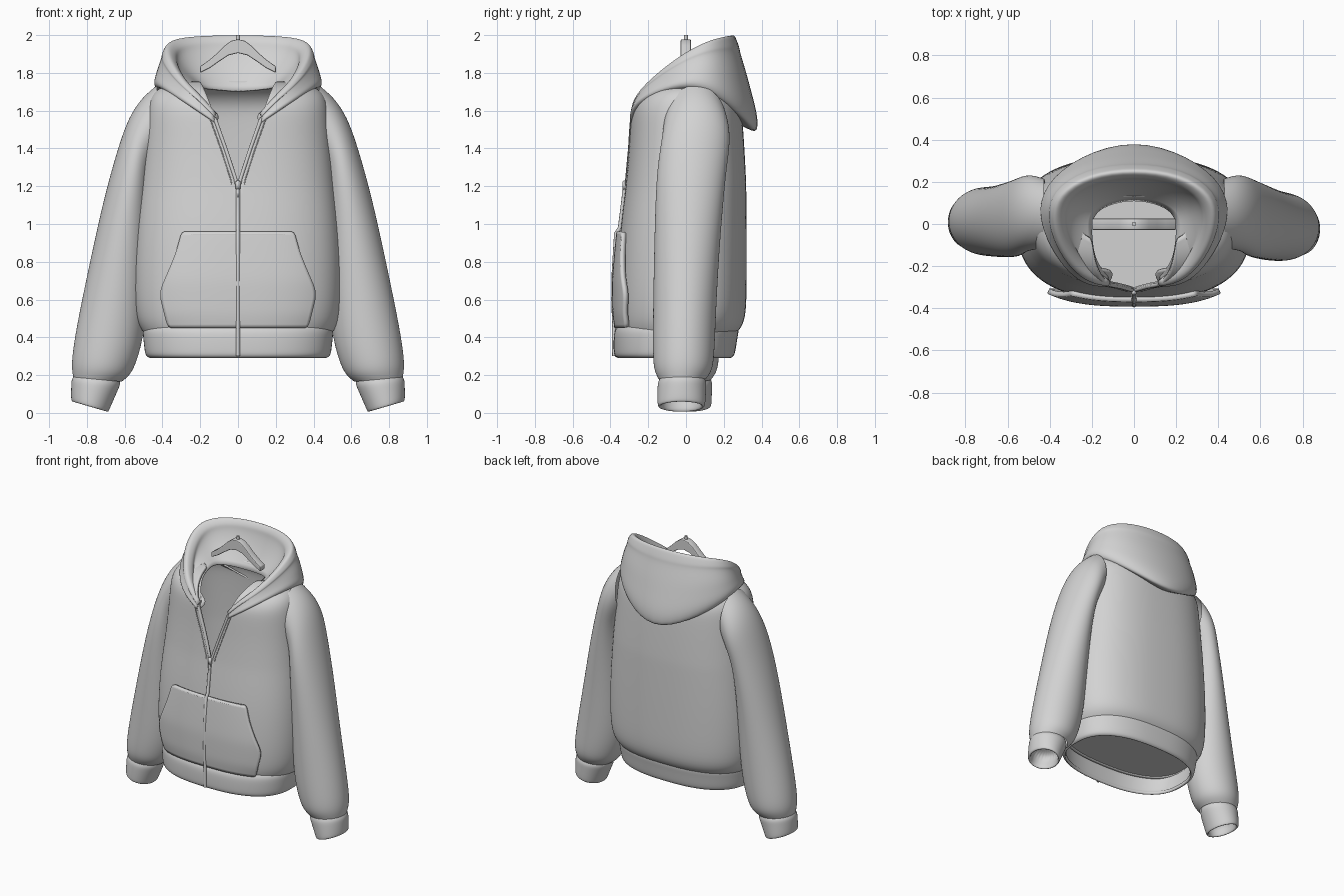
import bpy, bmesh, math
from mathutils import Vector

if "Cube" in bpy.data.objects:
    bpy.data.objects.remove(bpy.data.objects["Cube"])

grey = bpy.data.materials.new("light_grey_fabric")
grey.diffuse_color = (0.65, 0.65, 0.65, 1)
grey.use_nodes = True
grey.node_tree.nodes["Principled BSDF"].inputs["Base Color"].default_value = grey.diffuse_color


def make(name, rings, closed=False, mirror=True, subsurf=2, thick=0.0, cap_end=False):
    """Skin a list of rings (equal point counts) into a smooth surface."""
    bm = bmesh.new()
    vs = [[bm.verts.new(p) for p in r] for r in rings]
    n = len(rings[0])
    for a, b in zip(vs, vs[1:]):
        for i in range(n if closed else n - 1):
            j = (i + 1) % n
            bm.faces.new((a[i], a[j], b[j], b[i]))
    if cap_end:
        bm.faces.new(vs[-1])
    bmesh.ops.recalc_face_normals(bm, faces=bm.faces)
    return finish(name, bm, mirror, subsurf, thick)


def finish(name, bm, mirror=False, subsurf=0, thick=0.0):
    me = bpy.data.meshes.new(name)
    bm.to_mesh(me)
    bm.free()
    for p in me.polygons:
        p.use_smooth = True
    ob = bpy.data.objects.new(name, me)
    bpy.context.collection.objects.link(ob)
    me.materials.append(grey)
    if mirror:
        ob.modifiers.new("Mirror", 'MIRROR').merge_threshold = 0.0015
    if subsurf:
        m = ob.modifiers.new("Subsurf", 'SUBSURF')
        m.levels = m.render_levels = subsurf
    if thick:
        m = ob.modifiers.new("Solidify", 'SOLIDIFY')
        m.thickness, m.offset = thick, 0
    return ob


def tube(name, pts, r, mirror=False):
    """Round cord along a path."""
    cu = bpy.data.curves.new(name, 'CURVE')
    cu.dimensions, cu.bevel_depth, cu.bevel_resolution = '3D', r, 2
    cu.use_fill_caps = True
    sp = cu.splines.new('POLY')
    sp.points.add(len(pts) - 1)
    for q, p in zip(sp.points, pts):
        q.co = (*p, 1)
    cu.materials.append(grey)
    ob = bpy.data.objects.new(name, cu)
    bpy.context.collection.objects.link(ob)
    if mirror:
        ob.modifiers.new("Mirror", 'MIRROR')
    return ob


def box(name, centre, size, bevel=0.004):
    bm = bmesh.new()
    bmesh.ops.create_cube(bm, size=1)
    for v in bm.verts:
        v.co = Vector(centre) + Vector(a * b for a, b in zip(v.co, size))
    bmesh.ops.bevel(bm, geom=bm.edges[:], offset=bevel, segments=2, affect='EDGES')
    return finish(name, bm)


def interp(table, z):
    """Linear look-up of a row by its first value."""
    for a, b in zip(table, table[1:]):
        if z <= b[0]:
            t = max(0, (z - a[0]) / (b[0] - a[0]))
            return [p + (q - p) * t for p, q in zip(a[1:], b[1:])]
    return list(table[-1][1:])


# Torso: height, half width, front y, back y, half gap of the open neck
N = 2.5
body = [(.42, .485, -.34, .25, 0), (.455, .51, -.35, .285, 0), (.52, .537, -.357, .31, 0),
        (.7, .547, -.357, .312, 0), (.95, .537, -.342, .312, 0), (1.18, .512, -.312, .31, 0),
        (1.23, .507, -.307, .309, .006), (1.4, .49, -.292, .30, .062), (1.55, .478, -.285, .29, .115),
        (1.63, .468, -.275, .28, .145), (1.69, .445, -.23, .24, .17), (1.73, .38, -.16, .18, .19),
        (1.745, .26, -.10, .13, .2)]


def half_ring(z, w, yf, yb, gap=0.0, cols=22):
    cy, d = (yf + yb) / 2, (yb - yf) / 2
    t0 = math.asin((gap / w) ** (N / 2))
    out = []
    for i in range(cols):
        t = t0 + (math.pi - t0) * i / (cols - 1)
        s, c = max(0, math.sin(t)), math.cos(t)
        x = 0 if s < 1e-6 else w * s ** (2 / N)
        out.append((x, cy - math.copysign(d * abs(c) ** (2 / N), c), z))
    return out


def front_y(x, z):
    w, yf, yb, _ = interp(body, z)
    return (yf + yb) / 2 - (yb - yf) / 2 * max(0, 1 - (abs(x) / w) ** N) ** (1 / N)


make("torso", [half_ring(*r) for r in body], thick=.02)

# Ribbed waistband and the panel closing the torso above it
hem = [(.302, .465, -.36, .235), (.306, .478, -.37, .245), (.33, .485, -.373, .252),
       (.40, .492, -.373, .262), (.435, .495, -.368, .27), (.455, .485, -.35, .262)]
make("waistband", [half_ring(*r) for r in hem], thick=.022)
bm = bmesh.new()
half = half_ring(.425, .485, -.345, .255)
bm.faces.new([bm.verts.new(p) for p in half + [(-x, y, z) for x, y, z in half[-2:0:-1]]])
finish("inner_panel", bm)

# Front pocket, following the torso and standing off at the sides
pocket_w = [(.45, .365), (.5, .38), (.62, .41), (.66, .405), (.75, .365), (.85, .325), (.96, .295)]
rows = []
for i in range(14):
    z = .452 + .506 * i / 13
    hw = interp(pocket_w, z)[0]
    lift = .35 + .65 * math.sin(math.pi * min(1, .12 + i / 13 * .86))
    rows.append([(x, front_y(x, z) - .010 - lift * (.012 + .016 * (x / .4) ** 2), z)
                 for x in (hw * j / 12 for j in range(13))])
make("front_pocket", rows, subsurf=1, thick=.026)
tube("pocket_top_seam", [(x, y - .012, z - .012) for x, y, z in rows[-1]], .003, mirror=True)

# Sleeve: outer x, outer z, inner x, inner z, centre y, half depth
sleeve = [(.43, 1.735, .42, 1.36, .05, .165), (.505, 1.675, .445, 1.31, .055, .178),
          (.578, 1.572, .46, 1.26, .05, .183), (.638, 1.40, .465, 1.18, .03, .185),
          (.713, 1.13, .47, 1.02, .015, .18), (.783, .81, .475, .74, .0, .172),
          (.85, .49, .492, .42, -.01, .167), (.876, .33, .535, .27, -.013, .164),
          (.883, .245, .568, .20, -.015, .155), (.874, .19, .615, .165, -.02, .125)]
cuff = [(.868, .20, .625, .18, -.02, .115), (.882, .178, .622, .15, -.02, .13),
        (.884, .15, .635, .12, -.022, .13), (.885, .08, .675, .03, -.024, .128),
        (.882, .06, .685, .004, -.025, .125), (.868, .058, .697, .006, -.025, .11),
        (.862, .075, .70, .03, -.025, .105), (.85, .16, .66, .13, -.022, .10)]


def sleeve_ring(side, ox, oz, ix, iz, yc, b, n=24):
    """Oval across the arm; the left arm hangs slightly further back."""
    back = .035 * max(0, 1.3 - oz) / 1.3 if side < 0 else 0
    out = []
    for i in range(n):
        a = 2 * math.pi * i / n
        t = .5 + .5 * math.cos(a)
        out.append((side * (ix + (ox - ix) * t), yc + back + b * math.sin(a), iz + (oz - iz) * t))
    return out


for side, label in ((1, "right"), (-1, "left")):
    make(label + "_sleeve", [sleeve_ring(side, *r) for r in sleeve], closed=True, mirror=False)
    make(label + "_cuff", [sleeve_ring(side, *r) for r in cuff], closed=True, mirror=False, cap_end=True)

# Hood: half outlines from front to centre back
crest = [(.12, -.285, 1.58), (.2, -.268, 1.67), (.285, -.205, 1.745), (.354, -.1, 1.835),
         (.388, .02, 1.917), (.368, .14, 1.972), (.22, .235, 1.99), (0, .262, 1.994)]
middle = [(.125, -.286, 1.56), (.21, -.282, 1.635), (.30, -.22, 1.70), (.378, -.1, 1.77),
          (.43, .04, 1.83), (.405, .17, 1.84), (.25, .285, 1.82), (0, .325, 1.80)]
lower = [(.12, -.28, 1.54), (.21, -.278, 1.60), (.30, -.22, 1.66), (.385, -.1, 1.712),
         (.438, .04, 1.735), (.41, .18, 1.675), (.25, .32, 1.56), (0, .40, 1.465)]
neck = [(.125, -.25, 1.56), (.165, -.20, 1.64), (.19, -.14, 1.70), (.2, -.07, 1.72),
        (.205, 0, 1.73), (.185, .06, 1.72), (.11, .10, 1.71), (0, .12, 1.70)]


def blend(a, b, t, s=1.0, dz=0.0):
    """Mix two outlines, scale the mix about the hood's axis and shift it in z."""
    out = []
    for p, q in zip(a, b):
        x, y, z = Vector(p).lerp(Vector(q), t)
        out.append((x * s, .01 + (y - .01) * s, z + dz))
    return out


inner = blend(crest, crest, 0, .87, -.03)
inner[0] = (.125, -.268, 1.58)
deep = blend(inner, neck, .5, 1.1, -.01)
deep[0] = (.125, -.26, 1.57)
make("hood", [blend(lower, lower, 0, .78, .03), blend(lower, lower, 0, .95), lower,
              blend(middle, lower, .75, 1.045), blend(middle, lower, .35, 1.02), middle,
              blend(crest, middle, .42, 1.0), blend(crest, middle, .34, 1.02),
              blend(crest, middle, .1, 1.01), crest, blend(crest, crest, 0, .96, .002),
              inner, blend(inner, inner, 0, 1.0, -.03), deep, neck],
     thick=.012)

# Zip along the front and both edges of the open neck
closed_path = [(0, -.380, .302), (0, -.382, .43)] + [
    (0, front_y(0, z) - (.028 if z < .96 else .012), z) for z in (.47, .6, .75, .95, .98, 1.1, 1.22)]
tube("zip_teeth", closed_path, .011)
edge = []
for i in range(12):
    z = 1.21 + .35 * i / 11
    g = interp(body, z)[3]
    edge.append((g + .004, front_y(g, z) - .006, z))
tube("zip_open_edge", edge, .010, mirror=True)
tube("zip_tape_seam", [(x + .026, y - .005, z) for x, y, z in edge], .003, mirror=True)
box("zip_slider", (0, -.325, 1.205), (.026, .022, .05))
box("zip_pull", (0, -.334, 1.15), (.016, .01, .075))

# Hanger: arched bar and hook stub
top = [(0, 1.978), (.035, 1.97), (.07, 1.945), (.11, 1.905), (.15, 1.87), (.20, 1.835)]
low = [(.20, 1.80), (.15, 1.825), (.10, 1.86), (.05, 1.893), (0, 1.905)]
outline = top + low + [(-x, z) for x, z in low[-2::-1]] + [(-x, z) for x, z in top[:0:-1]]
bm = bmesh.new()
face = bm.faces.new([bm.verts.new((x, -.028, z)) for x, z in outline])
ext = bmesh.ops.extrude_face_region(bm, geom=[face])
for v in ext["geom"]:
    if isinstance(v, bmesh.types.BMVert):
        v.co.y = .026
bmesh.ops.recalc_face_normals(bm, faces=bm.faces)
hanger = finish("hanger", bm)
for p in hanger.data.polygons:
    p.use_smooth = abs(p.normal.y) < .5
mod = hanger.modifiers.new("Bevel", 'BEVEL')
mod.width, mod.segments = .006, 2
tube("hanger_hook", [(0, 0, 1.95), (0, 0, 2.0)], .011)
